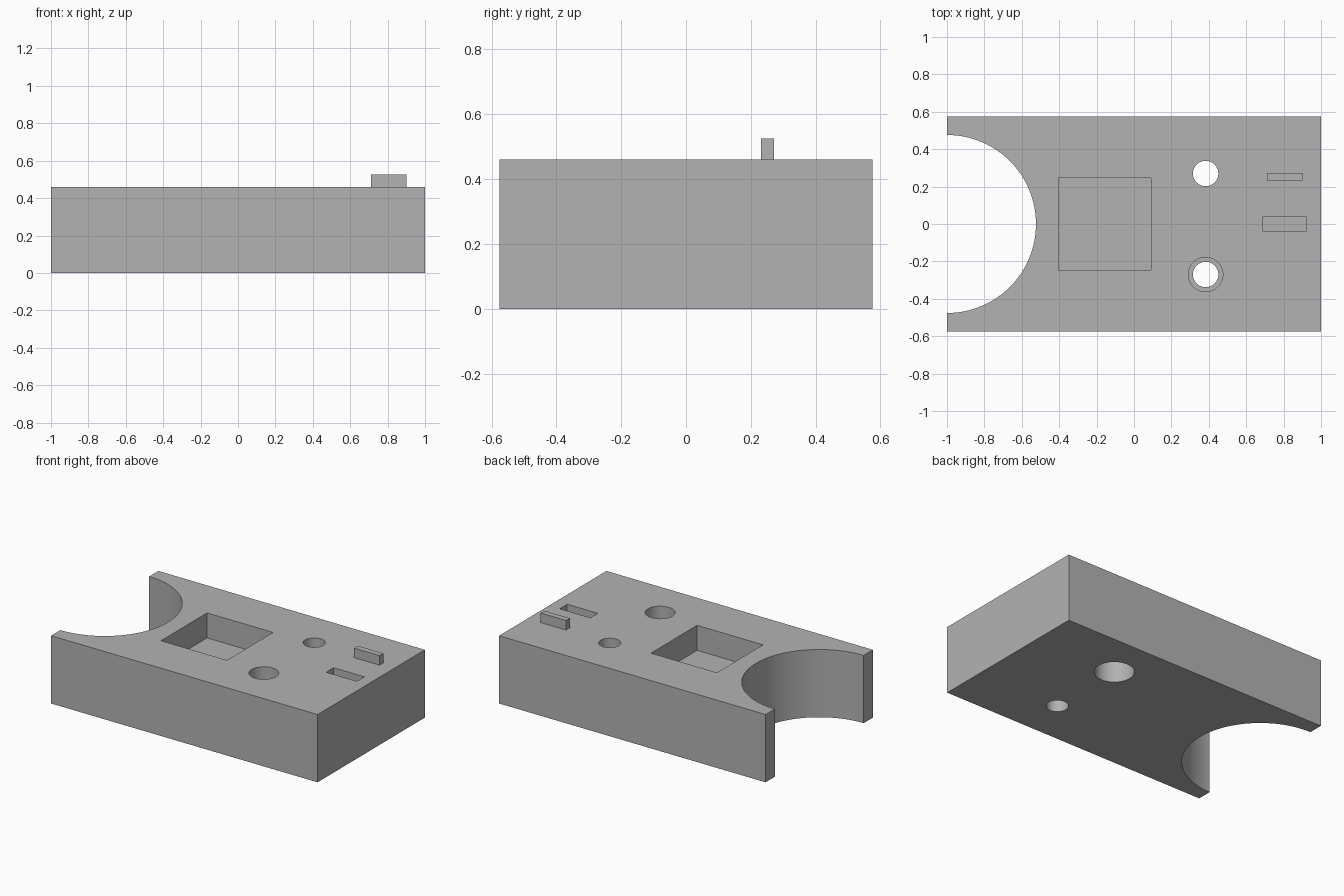
import bpy
import math

default = bpy.data.objects.get("Cube")
if default:
    bpy.data.objects.remove(default, do_unlink=True)

LENGTH, WIDTH, HEIGHT = 2.0, 1.15, 0.46
OVER = 0.1  # how far cutters overshoot open faces

grey = bpy.data.materials.new("plain grey")
grey.use_nodes = True
colour = (0.45, 0.45, 0.45, 1)
grey.diffuse_color = colour
grey.node_tree.nodes["Principled BSDF"].inputs["Base Color"].default_value = colour


def finish(name):
    obj = bpy.context.object
    obj.name = name
    obj.data.materials.append(grey)
    return obj


def box(name, x, y, z):
    """Box from (low, high) ranges along each axis."""
    centre = [sum(r) / 2 for r in (x, y, z)]
    bpy.ops.mesh.primitive_cube_add(size=1, location=centre)
    bpy.context.object.scale = [r[1] - r[0] for r in (x, y, z)]
    bpy.ops.object.transform_apply(location=False, rotation=False, scale=True)
    return finish(name)


def cylinder(name, x, y, radius, z, sides=64):
    bpy.ops.mesh.primitive_cylinder_add(
        vertices=sides, radius=radius, depth=z[1] - z[0], location=(x, y, sum(z) / 2))
    return finish(name)


# Main block
block = box("block", (-LENGTH / 2, LENGTH / 2), (-WIDTH / 2, WIDTH / 2), (0, HEIGHT))

# Round end notch, square pocket, key slot and the two stepped bolt holes
through = (-OVER, HEIGHT + OVER)
above = HEIGHT + OVER
cutters = [
    cylinder("notch_cutter", -LENGTH / 2, 0, 0.476, through, 128),
    box("pocket_cutter", (-0.405, 0.09), (-0.247, 0.247), (HEIGHT - 0.17, above)),
    box("slot_cutter", (0.69, 0.92), (-0.04, 0.04), (HEIGHT - 0.08, above)),
    cylinder("rear_hole_cutter", 0.383, 0.27, 0.068, through),
    cylinder("rear_counterbore_cutter", 0.383, 0.27, 0.122, (-OVER, HEIGHT / 2)),
    cylinder("front_hole_cutter", 0.383, -0.27, 0.068, through),
    cylinder("front_counterbore_cutter", 0.383, -0.27, 0.092, (HEIGHT / 2, above)),
]
bpy.context.view_layer.objects.active = block
for cutter in cutters:
    cut = block.modifiers.new(cutter.name, "BOOLEAN")
    cut.operation = "DIFFERENCE"
    cut.solver = "EXACT"
    cut.object = cutter
    bpy.ops.object.modifier_apply(modifier=cut.name)
    bpy.data.objects.remove(cutter, do_unlink=True)

# Smooth round walls, sharp edges elsewhere
bpy.ops.object.select_all(action="DESELECT")
block.select_set(True)
bpy.context.view_layer.objects.active = block
bpy.ops.object.shade_smooth_by_angle(angle=math.radians(30))

# Raised key on the top face
box("key", (0.71, 0.90), (0.232, 0.272), (HEIGHT, 0.525))
